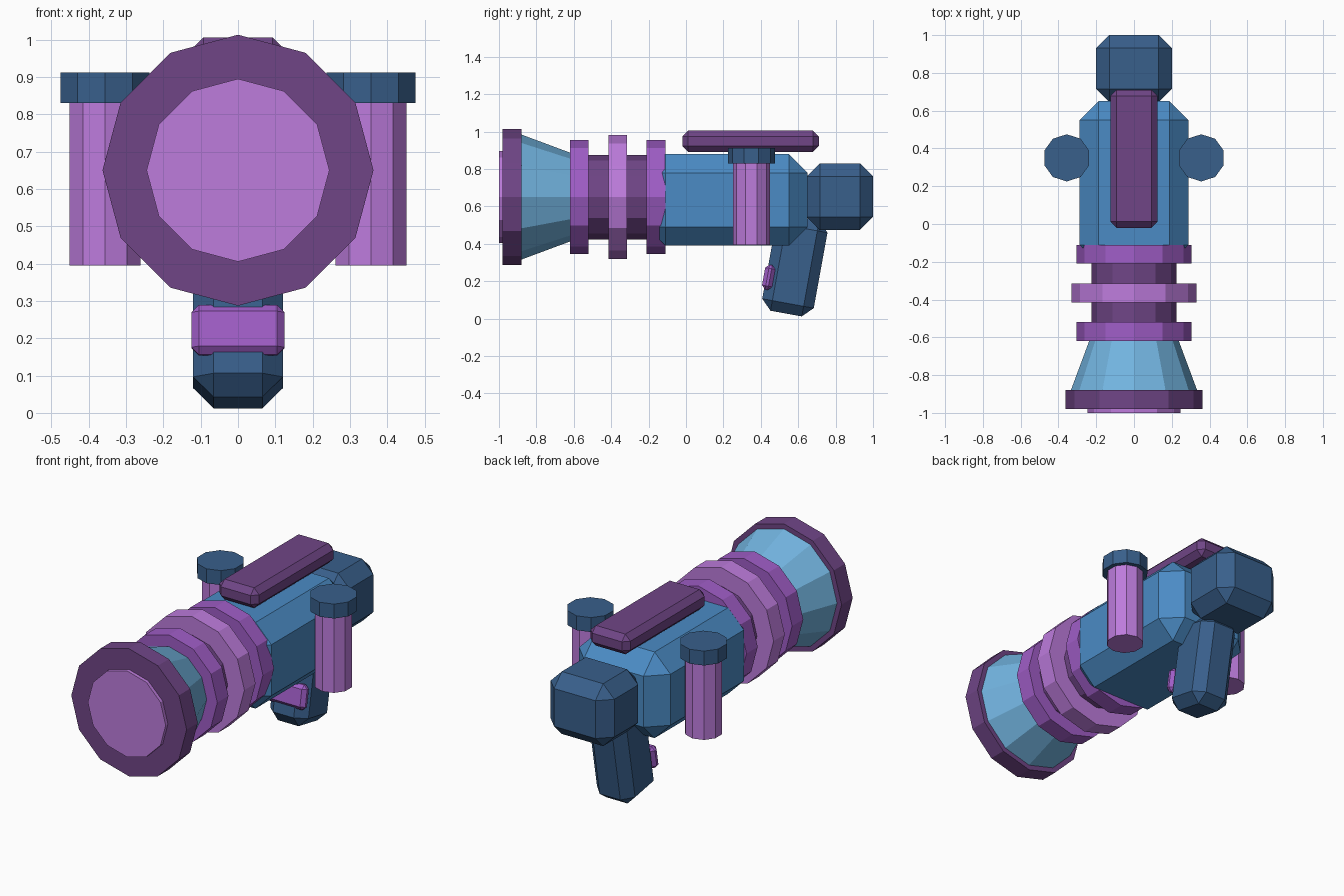
import bpy, bmesh, math
from mathutils import Matrix, Vector

if "Cube" in bpy.data.objects:
    bpy.data.objects.remove(bpy.data.objects["Cube"])

AXIS_Z = 0.65   # height of the barrel axis
TILT = 0.18     # lean of the grip


def material(name, rgb):
    m = bpy.data.materials.new(name)
    m.diffuse_color = (*rgb, 1)
    m.use_nodes = True
    m.node_tree.nodes["Principled BSDF"].inputs["Base Color"].default_value = m.diffuse_color
    return m


LILAC = material("lilac", (0.51, 0.20, 0.72))
PURPLE = material("purple", (0.35, 0.11, 0.57))
PLUM = material("plum", (0.16, 0.06, 0.24))
BLUE = material("blue", (0.07, 0.26, 0.56))
SKY = material("sky", (0.17, 0.46, 0.75))
NAVY = material("navy", (0.04, 0.115, 0.26))


def finish(name, bm, mat):
    bmesh.ops.recalc_face_normals(bm, faces=bm.faces)
    me = bpy.data.meshes.new(name)
    bm.to_mesh(me)
    bm.free()
    me.materials.append(mat)
    ob = bpy.data.objects.new(name, me)
    bpy.context.collection.objects.link(ob)
    return ob


def chamfer_box(name, centre, size, bevel, mat, tilt=0):
    bm = bmesh.new()
    bmesh.ops.create_cube(bm, size=1)
    bmesh.ops.scale(bm, vec=size, verts=bm.verts)
    bmesh.ops.bevel(bm, geom=bm.edges[:], offset=bevel, segments=1,
                    affect='EDGES', clamp_overlap=True)
    ob = finish(name, bm, mat)
    ob.location = centre
    ob.rotation_euler.x = tilt
    return ob


def tube(name, start, end, r1, r2, sides, mat):
    # Straight prism or cone between two points, first vertex at the top
    a, b = Vector(start), Vector(end)
    horizontal = abs(b.y - a.y) > 1e-6
    ring = []
    for i in range(sides):
        t = math.tau * i / sides
        s, c = math.sin(t), math.cos(t)
        ring.append(Vector((s, 0, c)) if horizontal else Vector((s, c, 0)))
    bm = bmesh.new()
    va = [bm.verts.new(a + d * r1) for d in ring]
    vb = [bm.verts.new(b + d * r2) for d in ring]
    bm.faces.new(va)
    bm.faces.new(vb)
    for i in range(sides):
        j = (i + 1) % sides
        bm.faces.new((va[i], va[j], vb[j], vb[i]))
    return finish(name, bm, mat)


# Barrel parts along y: name, y start, y end, radius start, radius end
for name, y0, y1, r0, r1, mat in (
        ("lens", -1.0, -0.90, 0.245, 0.245, LILAC),
        ("muzzle_rim", -0.98, -0.88, 0.363, 0.363, PLUM),
        ("muzzle_cone", -0.89, -0.60, 0.338, 0.230, SKY),
        ("barrel_core", -0.62, -0.10, 0.226, 0.226, PLUM),
        ("front_ring", -0.62, -0.52, 0.304, 0.304, PURPLE),
        ("middle_ring", -0.415, -0.315, 0.331, 0.331, LILAC),
        ("rear_ring", -0.21, -0.11, 0.304, 0.304, PURPLE)):
    tube(name, (0, y0, AXIS_Z), (0, y1, AXIS_Z), r0, r1, 12, mat)

# Main housing and rear block
chamfer_box("body", (0, 0.22, 0.635), (0.575, 0.86, 0.49), 0.10, BLUE)
chamfer_box("rear_block", (0, 0.823, 0.652), (0.40, 0.355, 0.355), 0.07, NAVY)

# Top rail
chamfer_box("top_rail", (0, 0.345, 0.948), (0.25, 0.73, 0.115), 0.032, PLUM)

# Leaning grip and trigger
chamfer_box("grip", (0, 0.582, 0.283), (0.24, 0.28, 0.52), 0.055, NAVY, -TILT)
chamfer_box("trigger", (0, 0.442, 0.221), (0.25, 0.055, 0.135), 0.02, PURPLE, -TILT)

# Side canisters with caps, mirrored
for side, label in ((-1, "left"), (1, "right")):
    x = side * 0.356
    tube(label + "_canister", (x, 0.35, 0.395), (x, 0.35, 0.85), 0.10, 0.10, 10, LILAC)
    tube(label + "_canister_cap", (x, 0.35, 0.83), (x, 0.35, 0.912), 0.125, 0.125, 10, NAVY)
